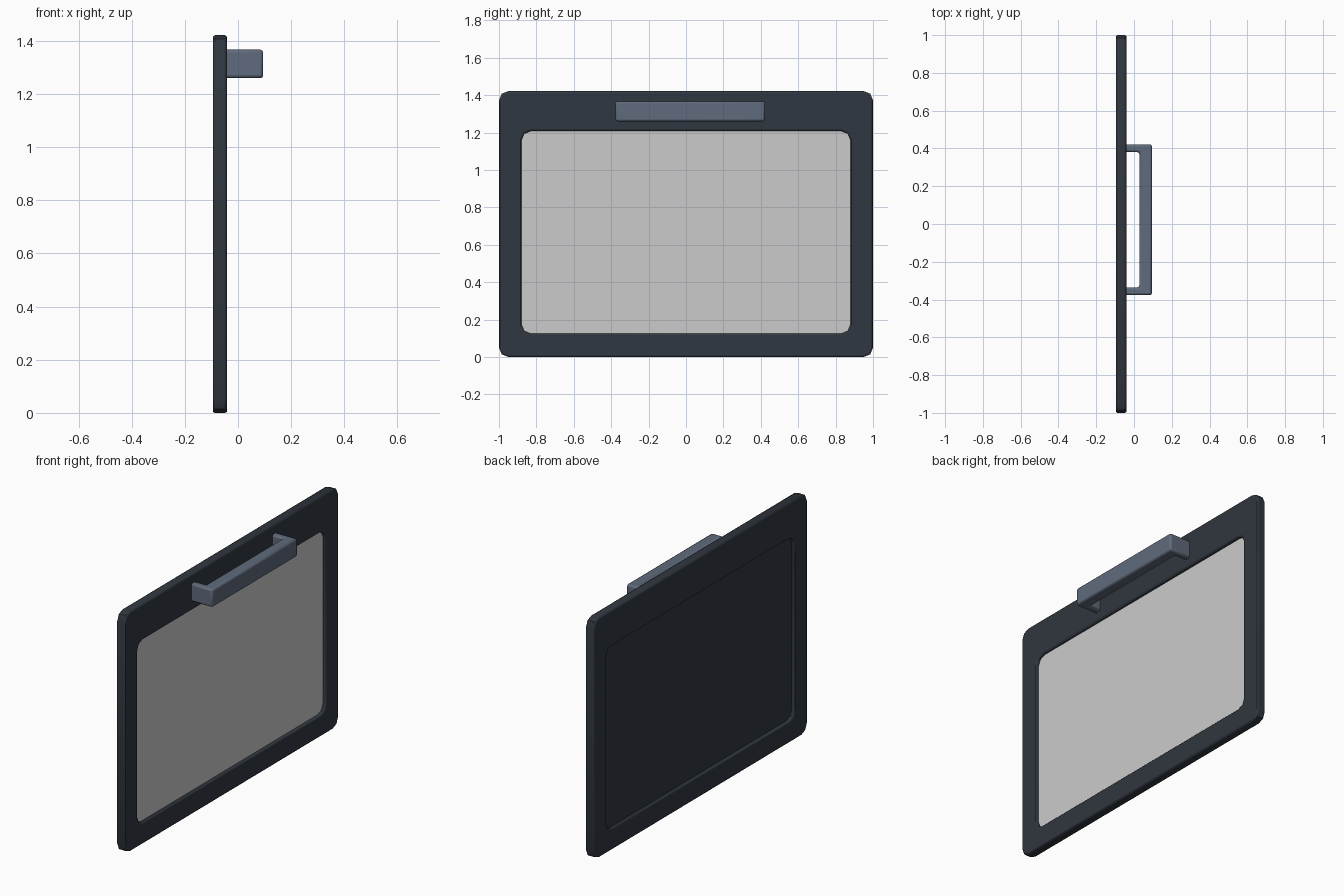
import bpy, bmesh, math

if "Cube" in bpy.data.objects:
    bpy.data.objects.remove(bpy.data.objects["Cube"])


def paint(name, rgb):
    m = bpy.data.materials.new(name)
    m.diffuse_color = (*rgb, 1)
    m.use_nodes = True
    m.node_tree.nodes["Principled BSDF"].inputs["Base Color"].default_value = m.diffuse_color
    return m


FRAME = paint("dark_enamel", (0.030, 0.038, 0.050))
METAL = paint("blue_grey_metal", (0.115, 0.145, 0.20))


def rounded_rect(y0, y1, z0, z1, r, steps=2):
    """Corner-rounded outline in the YZ plane."""
    pts = []
    corners = [(y1 - r, z1 - r), (y0 + r, z1 - r), (y0 + r, z0 + r), (y1 - r, z0 + r)]
    for i, (cy, cz) in enumerate(corners):
        for s in range(steps + 1):
            a = math.pi / 2 * (i + s / steps)
            pts.append((cy + r * math.cos(a), cz + r * math.sin(a)))
    return pts


def finish(bm, name, mat, bevel=0, segments=2):
    bmesh.ops.recalc_face_normals(bm, faces=bm.faces[:])
    me = bpy.data.meshes.new(name)
    bm.to_mesh(me)
    bm.free()
    ob = bpy.data.objects.new(name, me)
    bpy.context.collection.objects.link(ob)
    if mat:
        me.materials.append(mat)
    if bevel:
        b = ob.modifiers.new("soft_edges", "BEVEL")
        b.width, b.segments = bevel, segments
        b.limit_method, b.angle_limit = "ANGLE", math.radians(60)
    bpy.context.view_layer.objects.active = ob
    ob.select_set(True)
    bpy.ops.object.shade_smooth_by_angle(angle=math.radians(35))
    ob.select_set(False)
    return ob


def slab(name, outline, x0, x1, mat):
    bm = bmesh.new()
    face = bm.faces.new([bm.verts.new((x0, y, z)) for y, z in outline])
    ext = bmesh.ops.extrude_face_region(bm, geom=[face])["geom"]
    bmesh.ops.translate(bm, vec=(x1 - x0, 0, 0),
                        verts=[v for v in ext if isinstance(v, bmesh.types.BMVert)])
    return finish(bm, name, mat)


# Door frame: a rectangular ring with rounded corners
BACK, FRONT = -0.095, -0.041
outer = rounded_rect(-1, 1, 0, 1.422, 0.05)
opening = rounded_rect(-0.88, 0.88, 0.125, 1.208, 0.05)
bm = bmesh.new()
loops = [[bm.verts.new((x, y, z)) for y, z in o]
         for o, x in ((outer, BACK), (outer, FRONT), (opening, FRONT), (opening, BACK))]
n = len(outer)
for k in range(4):
    a, b = loops[k], loops[(k + 1) % 4]
    for i in range(n):
        j = (i + 1) % n
        bm.faces.new((a[i], a[j], b[j], b[i]))
finish(bm, "door_frame", FRAME, 0.009)

# Window: plain grey pane in front, dark backing panel behind, both recessed
slab("window_pane", opening, -0.066, -0.060, None)
slab("backing_panel", opening, -0.076, -0.066, FRAME)

# Handle: U-shaped profile seen from above, extruded upward
u = [(FRONT - 0.012, -0.377), (0.095, -0.377), (0.095, 0.422), (FRONT - 0.012, 0.422),
     (FRONT - 0.012, 0.381), (0.028, 0.381), (0.028, -0.336), (FRONT - 0.012, -0.336)]
bm = bmesh.new()
face = bm.faces.new([bm.verts.new((x, y, 1.26)) for x, y in u])
ext = bmesh.ops.extrude_face_region(bm, geom=[face])["geom"]
bmesh.ops.translate(bm, vec=(0, 0, 0.107),
                    verts=[v for v in ext if isinstance(v, bmesh.types.BMVert)])
finish(bm, "handle", METAL, 0.011)
